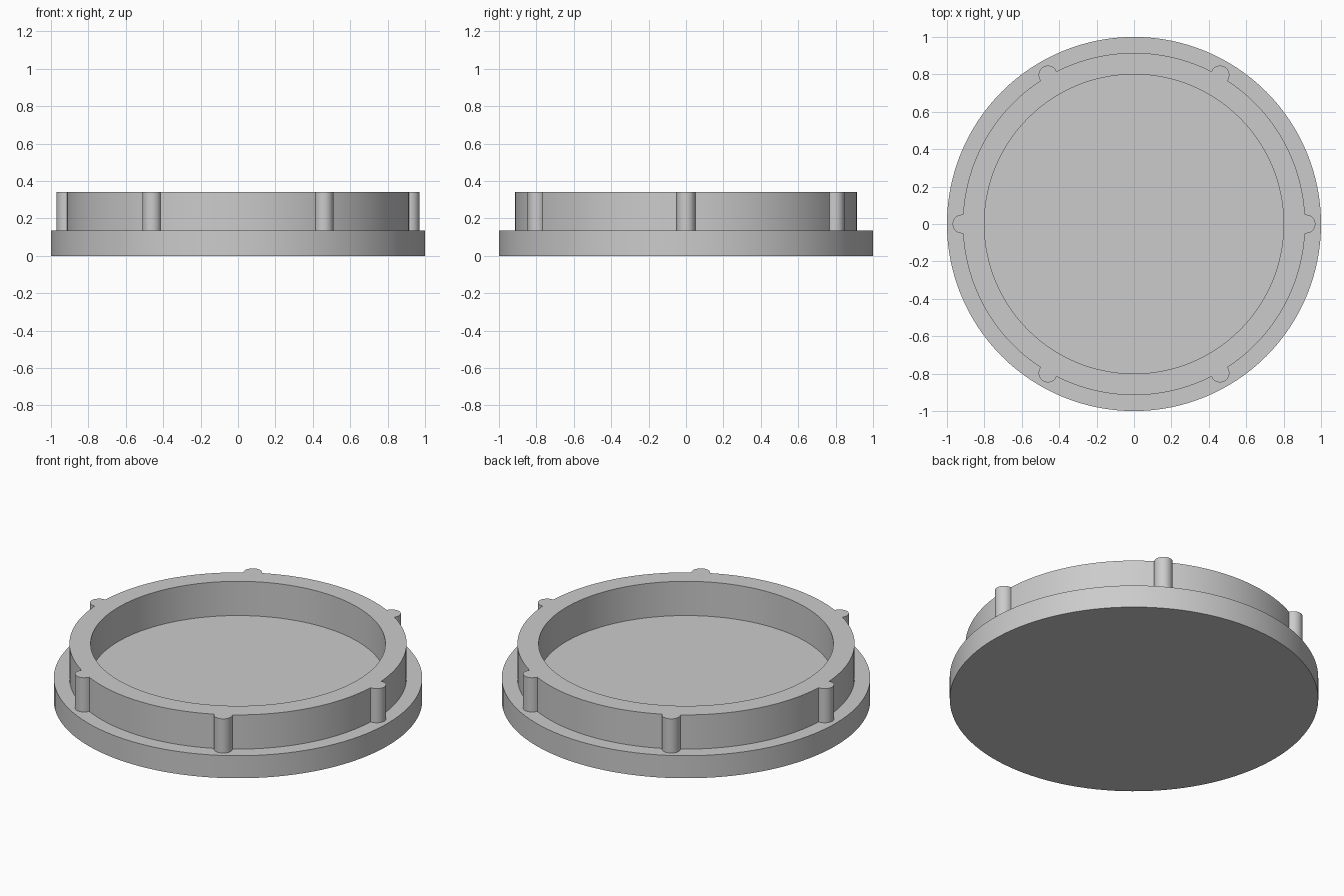
import bpy, bmesh, math

if "Cube" in bpy.data.objects:
    bpy.data.objects.remove(bpy.data.objects["Cube"])

BASE_R, BASE_H = 1.0, 0.135
WALL_R, BORE_R, TOP = 0.915, 0.80, 0.34
RIB_R, RIB_CENTRE, RIBS = 0.05, 0.92, 6

grey = bpy.data.materials.new("plain grey")
grey.diffuse_color = (0.6, 0.6, 0.6, 1)
grey.use_nodes = True
grey.node_tree.nodes["Principled BSDF"].inputs["Base Color"].default_value = grey.diffuse_color


def finish(bm, name):
    bmesh.ops.recalc_face_normals(bm, faces=bm.faces)
    mesh = bpy.data.meshes.new(name)
    bm.to_mesh(mesh)
    bm.free()
    mesh.materials.append(grey)
    obj = bpy.data.objects.new(name, mesh)
    bpy.context.collection.objects.link(obj)
    bpy.context.view_layer.objects.active = obj
    obj.select_set(True)
    bpy.ops.object.shade_smooth_by_angle(angle=math.radians(30))
    obj.select_set(False)


def circle(r, n):
    return [(r * math.cos(math.tau * i / n), r * math.sin(math.tau * i / n)) for i in range(n)]


def ribbed_outline():
    """Wall circle interrupted by a rounded rib every 60 degrees."""
    # point where the rib circle meets the wall circle
    x = (WALL_R**2 - RIB_R**2 + RIB_CENTRE**2) / (2 * RIB_CENTRE)
    y = math.sqrt(WALL_R**2 - x * x)
    wall_a, rib_a = math.atan2(y, x), math.atan2(y, x - RIB_CENTRE)
    step = math.tau / RIBS
    pts = []
    for k in range(RIBS):
        c, s = math.cos(k * step), math.sin(k * step)
        for i in range(17):
            a = -rib_a + 2 * rib_a * i / 16
            px, py = RIB_CENTRE + RIB_R * math.cos(a), RIB_R * math.sin(a)
            pts.append((px * c - py * s, px * s + py * c))
        for i in range(1, 20):
            a = k * step + wall_a + (step - 2 * wall_a) * i / 20
            pts.append((WALL_R * math.cos(a), WALL_R * math.sin(a)))
    return pts


def wall_loop(bm, pts, z0, z1):
    """Upright band along a closed outline; returns its top edges."""
    low = [bm.verts.new((x, y, z0)) for x, y in pts]
    high = [bm.verts.new((x, y, z1)) for x, y in pts]
    n = len(pts)
    for i in range(n):
        j = (i + 1) % n
        bm.faces.new((low[i], low[j], high[j], high[i]))
    return [bm.edges.get((high[i], high[(i + 1) % n])) for i in range(n)]


# Flat round base, whose top is also the recess floor
bm = bmesh.new()
bmesh.ops.create_cone(bm, cap_ends=True, segments=128, radius1=BASE_R, radius2=BASE_R, depth=BASE_H)
bmesh.ops.translate(bm, verts=bm.verts, vec=(0, 0, BASE_H / 2))
finish(bm, "base_disc")

# Raised ring with ribs around the outside
bm = bmesh.new()
rim = wall_loop(bm, ribbed_outline(), BASE_H, TOP)
rim += wall_loop(bm, circle(BORE_R, 128), BASE_H, TOP)
bmesh.ops.triangle_fill(bm, edges=rim, use_beauty=True, normal=(0, 0, 1))
finish(bm, "ribbed_ring")
